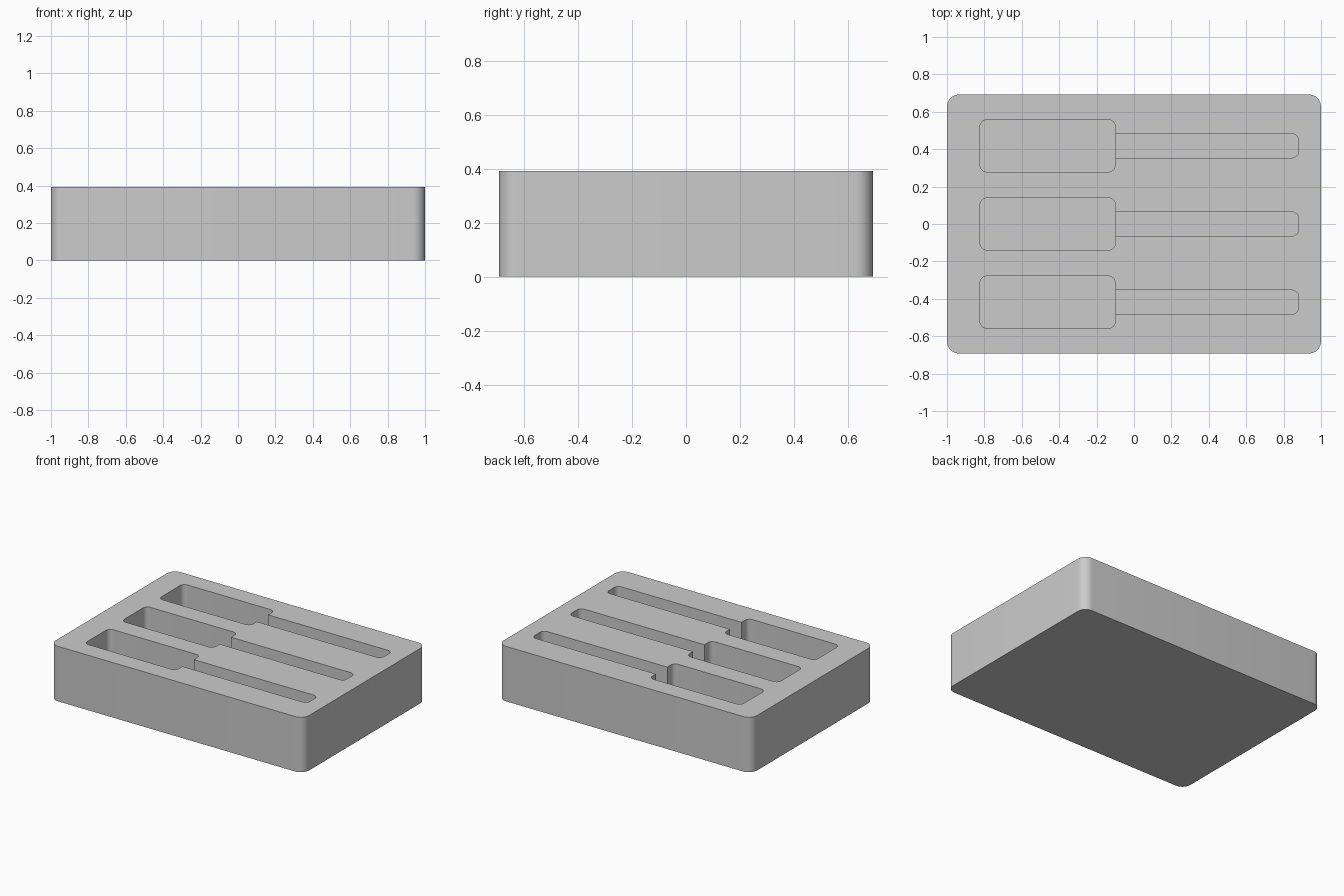
import bpy, bmesh, math

if "Cube" in bpy.data.objects:
    bpy.data.objects.remove(bpy.data.objects["Cube"], do_unlink=True)

HEIGHT = 0.392
POCKET_FLOOR, SLOT_FLOOR = 0.11, 0.19

grey = bpy.data.materials.new("plain grey")
grey.use_nodes = True
grey.diffuse_color = (0.6, 0.6, 0.6, 1)
grey.node_tree.nodes["Principled BSDF"].inputs["Base Color"].default_value = (0.6, 0.6, 0.6, 1)


def rounded_block(name, x0, x1, y0, y1, z0, z1, radius, steps=10):
    """Upright block with rounded vertical corners."""
    corners = [(x1, y1, -1, -1), (x0, y1, 1, -1), (x0, y0, 1, 1), (x1, y0, -1, 1)]
    bm = bmesh.new()
    ring = []
    for i, (x, y, sx, sy) in enumerate(corners):
        for k in range(steps + 1):
            a = math.pi / 2 * (i + k / steps)
            ring.append(bm.verts.new((x + sx * radius + radius * math.cos(a),
                                      y + sy * radius + radius * math.sin(a), z0)))
    base = bm.faces.new(ring)
    top = bmesh.ops.extrude_face_region(bm, geom=[base])["geom"]
    bmesh.ops.translate(bm, vec=(0, 0, z1 - z0),
                        verts=[v for v in top if isinstance(v, bmesh.types.BMVert)])
    bmesh.ops.recalc_face_normals(bm, faces=bm.faces)
    mesh = bpy.data.meshes.new(name)
    bm.to_mesh(mesh)
    bm.free()
    mesh.materials.append(grey)
    obj = bpy.data.objects.new(name, mesh)
    bpy.context.collection.objects.link(obj)
    return obj


# Solid tray body
tray = rounded_block("tool_tray", -1, 1, -0.692, 0.692, 0, HEIGHT, 0.065)
bpy.context.view_layer.objects.active = tray
tray.select_set(True)


def carve(cutter):
    """Subtract a block from the tray, then discard the block."""
    cutter.hide_render = True
    mod = tray.modifiers.new("carve", 'BOOLEAN')
    mod.operation, mod.solver, mod.object = 'DIFFERENCE', 'EXACT', cutter
    bpy.ops.object.modifier_apply(modifier=mod.name)
    bpy.data.objects.remove(cutter, do_unlink=True)


# Three recesses: a wide handle pocket with a narrower, shallower shaft slot
for y in (-0.418, 0.0, 0.418):
    carve(rounded_block("handle_pocket", -0.823, -0.10, y - 0.139, y + 0.139,
                        POCKET_FLOOR, HEIGHT + 0.1, 0.036))
    carve(rounded_block("shaft_slot", -0.30, 0.88, y - 0.064, y + 0.064,
                        SLOT_FLOOR, HEIGHT + 0.1, 0.036))

bpy.ops.object.shade_smooth_by_angle(angle=math.radians(30))
